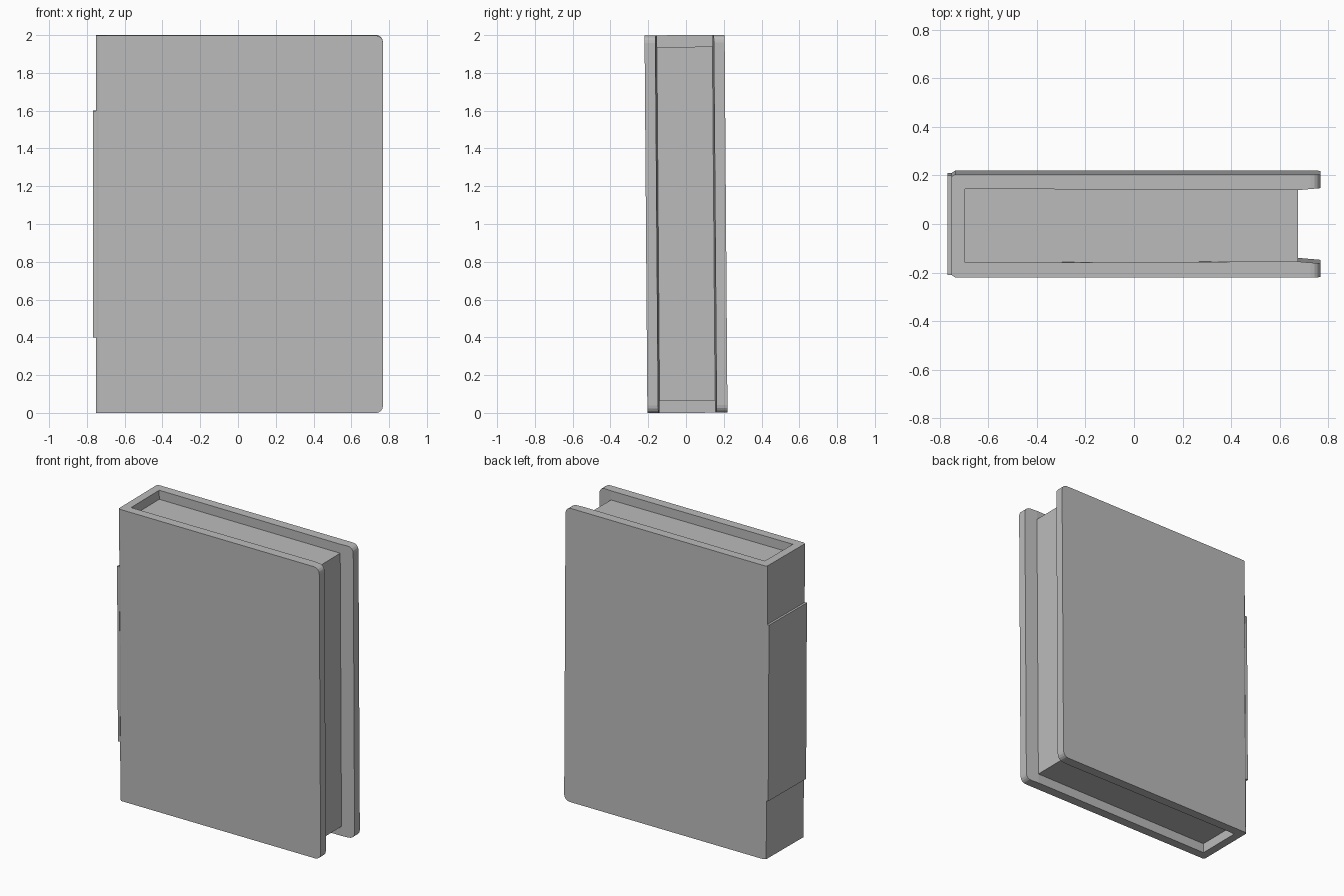
import bpy, bmesh, math
from mathutils import Matrix

cube = bpy.data.objects.get("Cube")
if cube:
    bpy.data.objects.remove(cube, do_unlink=True)

grey = bpy.data.materials.new("plain_grey")
grey.use_nodes = True
colour = (0.5, 0.5, 0.5, 1)
grey.diffuse_color = colour
grey.node_tree.nodes["Principled BSDF"].inputs["Base Color"].default_value = colour

# The whole book leans very slightly towards the front
LEAN = (Matrix.Translation((0, 0, 1)) @ Matrix.Rotation(0.0075, 4, 'X')
        @ Matrix.Translation((0, 0, -1)))
FORE = 0.768


def extrude_profile(name, points, z0, z1, round_fore=False):
    """Extrude an x-y outline upward, optionally rounding the fore-edge corners."""
    bm = bmesh.new()
    base = bm.faces.new([bm.verts.new((x, y, z0)) for x, y in points])
    top = bmesh.ops.extrude_face_region(bm, geom=[base])["geom"]
    bmesh.ops.translate(bm, vec=(0, 0, z1 - z0),
                        verts=[v for v in top if isinstance(v, bmesh.types.BMVert)])
    bmesh.ops.recalc_face_normals(bm, faces=bm.faces)
    if round_fore:
        corners = [e for e in bm.edges
                   if all(abs(v.co.x - FORE) < 1e-4 for v in e.verts)
                   and abs(e.verts[0].co.z - e.verts[1].co.z) < 1e-4]
        bmesh.ops.bevel(bm, geom=corners, offset=0.04, segments=4,
                        profile=0.5, affect='EDGES')
    mesh = bpy.data.meshes.new(name)
    bm.to_mesh(mesh)
    bm.free()
    mesh.materials.append(grey)
    obj = bpy.data.objects.new(name, mesh)
    bpy.context.collection.objects.link(obj)
    obj.matrix_world = LEAN
    return obj


def rectangle(x0, x1, y):
    return [(x0, -y), (x1, -y), (x1, y), (x0, y)]


# Cover: half outline from spine to fore edge and back inside, mirrored
half = [(-0.753, 0.202), (-0.738, 0.212), (FORE, 0.212),
        (FORE, 0.155), (0.675, 0.147), (-0.697, 0.152)]
extrude_profile("cover", half + [(x, -y) for x, y in reversed(half)], 0, 2, True)

# Page block, recessed inside the cover
extrude_profile("pages", rectangle(-0.70, 0.675, 0.153), 0.065, 1.938)

# Raised label plate on the spine
extrude_profile("spine_label", rectangle(-0.768, -0.75, 0.205), 0.4, 1.6)
